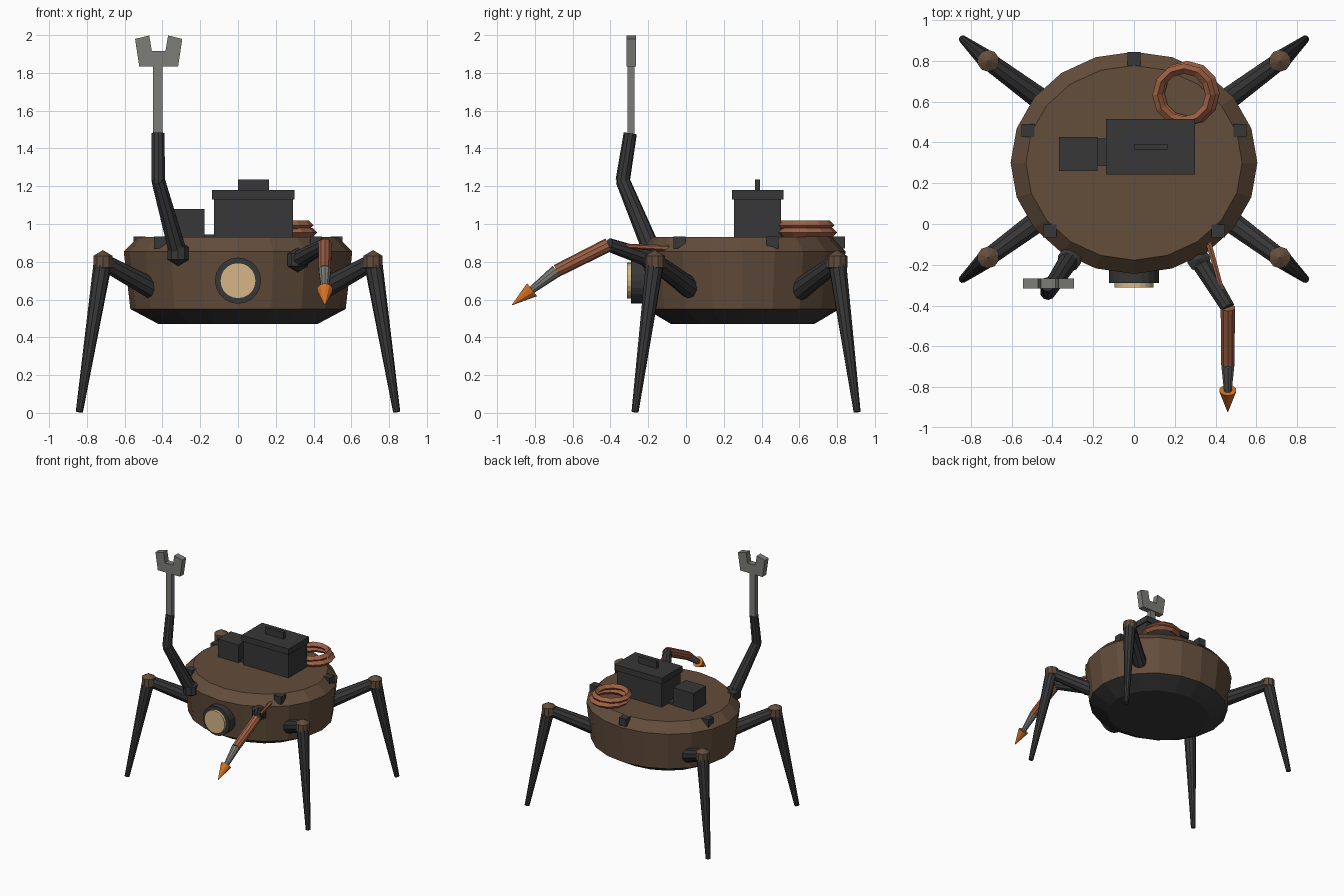
import bpy, bmesh, math
from mathutils import Vector

if "Cube" in bpy.data.objects:
    bpy.data.objects.remove(bpy.data.objects["Cube"])


def material(name, rgb):
    m = bpy.data.materials.new(name)
    m.use_nodes = True
    m.diffuse_color = (*rgb, 1)
    m.node_tree.nodes["Principled BSDF"].inputs["Base Color"].default_value = (*rgb, 1)
    return m


BROWN = material("brown hull", (0.125, 0.074, 0.044))
DARK = material("dark metal", (0.038, 0.038, 0.038))
TAN = material("tan lens", (0.66, 0.47, 0.25))
GREY = material("grey steel", (0.2, 0.2, 0.185))
COPPER = material("copper", (0.34, 0.115, 0.056))
ORANGE = material("orange tip", (0.65, 0.17, 0.018))


def finish(name, bm, *mats):
    bmesh.ops.recalc_face_normals(bm, faces=bm.faces)
    mesh = bpy.data.meshes.new(name)
    bm.to_mesh(mesh)
    bm.free()
    for m in mats:
        mesh.materials.append(m)
    ob = bpy.data.objects.new(name, mesh)
    bpy.context.collection.objects.link(ob)
    return ob


def rod(name, a, b, r1, r2, mat, sides=10):
    """Tapered cylinder from point a to point b."""
    a, b = Vector(a), Vector(b)
    bm = bmesh.new()
    bmesh.ops.create_cone(bm, cap_ends=True, segments=sides, radius1=r1, radius2=r2,
                          depth=(b - a).length)
    ob = finish(name, bm, mat)
    ob.location = (a + b) / 2
    ob.rotation_euler = (b - a).to_track_quat('Z', 'Y').to_euler()
    return ob


def box(name, lo, hi, mat):
    bm = bmesh.new()
    bmesh.ops.create_cube(bm, size=1)
    for v in bm.verts:
        v.co = [l + (c + 0.5) * (h - l) for l, h, c in zip(lo, hi, v.co)]
    return finish(name, bm, mat)


def joint(name, at, r, mat):
    bm = bmesh.new()
    bmesh.ops.create_uvsphere(bm, u_segments=10, v_segments=3, radius=r)
    ob = finish(name, bm, mat)
    ob.location = at
    return ob


def extrude_outline(name, points, y, half, mat):
    bm = bmesh.new()
    face = bm.faces.new([bm.verts.new((x, y - half, z)) for x, z in points])
    out = bmesh.ops.extrude_face_region(bm, geom=[face])
    for v in out["geom"]:
        if isinstance(v, bmesh.types.BMVert):
            v.co.y += 2 * half
    return finish(name, bm, mat)


def ring(name, centre, major, minor, mat, sides=12):
    """Faceted hoop with a diamond section."""
    bm = bmesh.new()
    start = [bm.verts.new((major + dx, 0, dz))
             for dx, dz in ((minor, 0), (0, minor), (-minor, 0), (0, -minor))]
    edges = [bm.edges.new((start[i], start[(i + 1) % 4])) for i in range(4)]
    bmesh.ops.spin(bm, geom=start + edges, cent=(0, 0, 0), axis=(0, 0, 1),
                   angle=math.tau, steps=sides, use_merge=True)
    bmesh.ops.remove_doubles(bm, verts=bm.verts, dist=0.0005)
    ob = finish(name, bm, mat)
    ob.location = centre
    return ob


# Oval hull with a dark underside
CY, SQUASH = 0.30, 0.9
bm = bmesh.new()
loops = []
for r, z in ((0.42, 0.47), (0.57, 0.55), (0.605, 0.855), (0.53, 0.93)):
    loops.append([bm.verts.new((r * math.cos(i * math.tau / 20),
                                CY + SQUASH * r * math.sin(i * math.tau / 20), z))
                  for i in range(20)])
for low, high in zip(loops, loops[1:]):
    for i in range(20):
        j = (i + 1) % 20
        bm.faces.new((low[i], low[j], high[j], high[i]))
bm.faces.new(loops[0])
bm.faces.new(loops[-1])
for f in bm.faces:
    f.material_index = 1 if f.calc_center_median().z < 0.55 else 0
finish("hull", bm, BROWN, DARK)

# Rim blocks
for i, deg in enumerate((90, 18, 162, -41, 221)):
    a = math.radians(deg)
    x, y = 0.55 * math.cos(a), CY + 0.51 * math.sin(a)
    if deg != 90:
        x *= 0.995
    box(f"rim_block_{i + 1}", (x - 0.032, y - 0.032, 0.87), (x + 0.032, y + 0.032, 0.933), DARK)

# Front lamp
rod("lamp_housing", (0, -0.1, 0.7), (0, -0.29, 0.7), 0.122, 0.122, DARK, 20)
rod("lamp_lens", (0, -0.25, 0.7), (0, -0.312, 0.7), 0.095, 0.095, TAN, 20)

# Four legs
for sx, side in ((1, "left"), (-1, "right")):
    for sy, end in ((1, "back"), (-1, "front")):
        def spot(x, dy, z):
            return (sx * x, 0.318 + sy * dy, z)
        knee = spot(0.715, 0.482, 0.8)
        rod(f"{end}_{side}_thigh", spot(0.44, 0.28, 0.65), knee, 0.058, 0.045, DARK)
        rod(f"{end}_{side}_shin", knee, spot(0.84, 0.588, 0.005), 0.049, 0.019, DARK)
        joint(f"{end}_{side}_knee", knee, 0.062, BROWN)

# Right arm with wrench
shoulder, elbow, wrist = (-0.317, -0.175, 0.845), (-0.422, -0.335, 1.23), (-0.424, -0.295, 1.48)
joint("right_shoulder", shoulder, 0.068, DARK)
rod("right_upper_arm", shoulder, elbow, 0.05, 0.038, DARK)
rod("right_forearm", elbow, wrist, 0.038, 0.035, DARK)
joint("right_elbow", elbow, 0.038, DARK)
box("wrench_shaft", (-0.449, -0.31, 1.46), (-0.399, -0.273, 1.85), GREY)
half = [(0.103, 1.835), (0.125, 1.98), (0.05, 1.998), (0.036, 1.915)]
jaw = half + [(-x, z) for x, z in reversed(half)]
extrude_outline("wrench_head", [(x - 0.42, z) for x, z in jaw], -0.291, 0.025, GREY)

# Left arm with torch
shoulder, elbow = (0.317, -0.175, 0.81), (0.46, -0.41, 0.89)
wrist, nozzle, tip = (0.46, -0.685, 0.752), (0.46, -0.815, 0.652), (0.46, -0.92, 0.572)
joint("left_shoulder", shoulder, 0.066, DARK)
rod("left_upper_arm", shoulder, elbow, 0.048, 0.036, DARK)
rod("torch_sleeve", elbow, wrist, 0.037, 0.034, COPPER)
rod("torch_nozzle", wrist, nozzle, 0.034, 0.02, GREY)
rod("torch_tip", nozzle, tip, 0.043, 0.002, ORANGE)
rod("torch_hose", (0.365, -0.09, 0.872), (0.43, -0.32, 0.884), 0.016, 0.012, COPPER, 6)

# Toolbox and side crate
box("toolbox", (-0.127, 0.254, 0.928), (0.29, 0.503, 1.13), DARK)
box("toolbox_lid", (-0.137, 0.243, 1.13), (0.3, 0.515, 1.18), DARK)
box("toolbox_handle", (0, 0.365, 1.18), (0.165, 0.393, 1.235), DARK)
box("side_crate", (-0.368, 0.26, 0.925), (-0.178, 0.426, 1.08), DARK)
box("crate_link", (-0.18, 0.285, 0.925), (-0.12, 0.42, 0.945), DARK)

# Coiled hose
ring("hose_coil_lower", (0.26, 0.64, 0.955), 0.135, 0.025, COPPER)
ring("hose_coil_upper", (0.245, 0.632, 0.993), 0.13, 0.025, COPPER)
